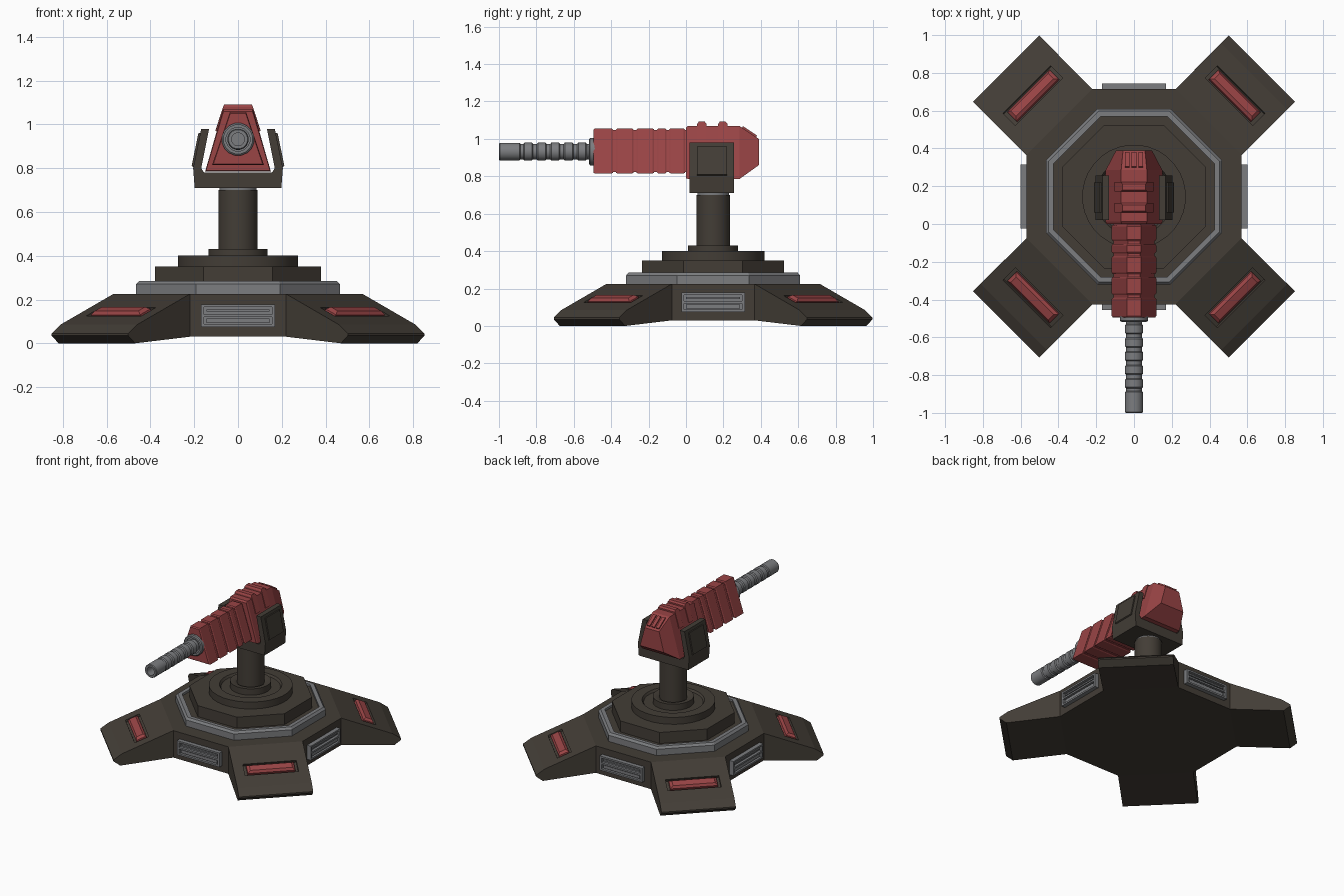
import bpy, bmesh, math
from mathutils import Matrix, Vector

if "Cube" in bpy.data.objects:
    bpy.data.objects.remove(bpy.data.objects["Cube"])

CY = 0.145  # y of the pedestal axis


def material(name, rgb):
    m = bpy.data.materials.new(name)
    m.diffuse_color = (*rgb, 1)
    m.use_nodes = True
    m.node_tree.nodes["Principled BSDF"].inputs["Base Color"].default_value = m.diffuse_color
    return m


DARK = material("dark brown metal", (0.056, 0.047, 0.037))
RED = material("dull red paint", (0.32, 0.058, 0.060))
GREY = material("grey metal", (0.20, 0.205, 0.215))


def finish(name, bm, mat, smooth=False, matrix=None):
    if matrix:
        bm.transform(matrix)
    bmesh.ops.recalc_face_normals(bm, faces=bm.faces)
    me = bpy.data.meshes.new(name)
    bm.to_mesh(me)
    bm.free()
    ob = bpy.data.objects.new(name, me)
    bpy.context.collection.objects.link(ob)
    me.materials.append(mat)
    if smooth:
        bpy.ops.object.select_all(action='DESELECT')
        ob.select_set(True)
        bpy.context.view_layer.objects.active = ob
        bpy.ops.object.shade_smooth_by_angle(angle=math.radians(35))
    return ob


def loft(name, rings, mat, smooth=False, matrix=None, closed=False):
    """Skin equal-sized rings of points; cap the ends, or join last to first."""
    bm = bmesh.new()
    vs = [[bm.verts.new(p) for p in r] for r in rings]
    n = len(vs[0])
    pairs = list(zip(vs, vs[1:])) + ([(vs[-1], vs[0])] if closed else [])
    for a, b in pairs:
        for i in range(n):
            bm.faces.new((a[i], a[(i + 1) % n], b[(i + 1) % n], b[i]))
    if not closed:
        bm.faces.new(vs[0])
        bm.faces.new(vs[-1])
    return finish(name, bm, mat, smooth, matrix)


def lathe(name, profile, n, mat, matrix, smooth=True, closed=False):
    """Spin (radius, height) points round z, half-step turned so flats face the axes."""
    rings = [[(r * math.cos((i + .5) * math.tau / n), r * math.sin((i + .5) * math.tau / n), h)
              for i in range(n)] for r, h in profile]
    return loft(name, rings, mat, smooth, matrix, closed)


def rect(a, b, h):
    return [(-a, -b, h), (a, -b, h), (a, b, h), (-a, b, h)]


def box(name, x, y, z, mat, matrix=None):
    return loft(name, [[(x[0], y[0], h), (x[1], y[0], h), (x[1], y[1], h), (x[0], y[1], h)] for h in z],
                mat, matrix=matrix)


def along_y(name, profile, y0, y1, mat):
    return loft(name, [[(x, y, z) for x, z in profile] for y in (y0, y1)], mat)


AXIS = Matrix.Translation((0, CY, 0))

# Base: eight-sided body with a leg extruded from each diagonal side
bm = bmesh.new()
outline = [(.57, -.22), (.57, .22), (.22, .57), (-.22, .57),
           (-.57, .22), (-.57, -.22), (-.22, -.57), (.22, -.57)]
low = [bm.verts.new((x, y, .03)) for x, y in outline]
top = [bm.verts.new((x, y, .225)) for x, y in outline]
bm.faces.new(low)
bm.faces.new(top)
sides = [bm.faces.new((low[i], low[(i + 1) % 8], top[(i + 1) % 8], top[i])) for i in range(8)]
for k, side in enumerate(sides[1::2]):
    ang = math.pi / 4 + k * math.pi / 2
    out = Vector((math.cos(ang), math.sin(ang), 0))
    for (d_low, z_low), (d_top, z_top) in (((.912, 0), (.90, .085)), ((.957, .035), (.957, .045))):
        side = bmesh.ops.extrude_discrete_faces(bm, faces=[side])['faces'][0]
        vs = sorted(side.verts, key=lambda v: v.co.z)
        for v, d, z in zip(vs, (d_low, d_low, d_top, d_top), (z_low, z_low, z_top, z_top)):
            v.co += out * (d - v.co.dot(out))
            v.co.z = z
base = finish("base", bm, DARK, matrix=AXIS)

# Leg pockets with red bars, lying on the leg slope
slope = math.atan2(.14, .341)
for k in range(4):
    m = (AXIS @ Matrix.Rotation(math.pi / 4 + k * math.pi / 2, 4, 'Z')
         @ Matrix.Translation((.757, 0, .144)) @ Matrix.Rotation(slope, 4, 'Y'))
    cutter = loft("pocket_cutter", [rect(.05, .178, -.018), rect(.05, .178, .06)], DARK, matrix=m)
    cutter.hide_render = True
    mod = base.modifiers.new("pocket", 'BOOLEAN')
    mod.operation, mod.solver, mod.object = 'DIFFERENCE', 'EXACT', cutter
    bpy.context.view_layer.objects.active = base
    bpy.ops.object.modifier_apply(modifier=mod.name)
    bpy.data.objects.remove(cutter)
    loft("leg_red_bar", [rect(.036, .158, -.025), rect(.036, .158, 0), rect(.022, .14, .014)],
         RED, matrix=m)

# Side vents: back plate, frame and slats
for k in range(4):
    m = AXIS @ Matrix.Rotation(k * math.pi / 2, 4, 'Z')
    box("vent_plate", (-.165, .165), (-.582, -.56), (.08, .175), GREY, m)
    for z in ((.075, .087), (.12, .132), (.166, .178)):
        box("vent_rail", (-.17, .17), (-.60, -.56), z, GREY, m)
    for x in ((-.17, -.155), (.155, .17)):
        box("vent_post", x, (-.60, -.56), (.087, .166), GREY, m)
    for z in ((.093, .114), (.145, .155)):
        box("vent_slat", (-.145, .145), (-.592, -.56), z, GREY, m)

# Stepped pedestal
F = 1 / math.cos(math.pi / 8)  # octagon flat radius to corner radius
lathe("octagon_ring", [(.465 * F, .22), (.465 * F, .27), (.452 * F, .285), (.425 * F, .285), (.425 * F, .22)],
      8, GREY, AXIS, False, True)
lathe("octagon_floor", [(.43 * F, .22), (.43 * F, .27)], 8, DARK, AXIS, False)
lathe("octagon_step", [(.38 * F, .26), (.38 * F, .35)], 8, DARK, AXIS, False)
lathe("turntable", [(.275, .34), (.275, .40), (.205, .40), (.195, .385), (.135, .385), (.135, .43),
                    (.105, .43), (.09, .42), (.09, .70)], 32, DARK, AXIS)
lathe("column_cap", [(.085, .69), (.085, .72)], 32, GREY, AXIS)

# Yoke holding the gun
half = [(.198, .71), (.205, .80), (.168, .98), (.132, .98), (.168, .80), (.155, .78)]
along_y("yoke", half + [(-x, z) for x, z in reversed(half)], .02, .257, DARK)
for s in (-1, 1):
    along_y("yoke_side_plate", [(s * x, z) for x, z in
                                ((.195, .80), (.212, .81), (.181, .96), (.165, .96))], .06, .22, DARK)


def trapezoid(y, zb, zt, wb, wt):
    return [(-wb, y, zb), (wb, y, zb), (wt, y, zt), (-wt, y, zt)]


# Gun head, tapered to the back, with ridges on top
loft("gun_head", [trapezoid(0, .79, 1.06, .146, .066), trapezoid(.012, .785, 1.07, .15, .068),
                  trapezoid(.285, .785, 1.07, .15, .068), trapezoid(.39, .86, 1.0, .095, .058)], RED)
for y in (.06, .172):
    loft("head_ridge", [trapezoid(y, .97, 1.08, .102, .068), trapezoid(y + .008, .97, 1.092, .104, .062),
                        trapezoid(y + .04, .97, 1.092, .104, .062),
                        trapezoid(y + .05, .97, 1.08, .102, .068)], RED)
tilt = Matrix.Translation((0, .338, 1.036)) @ Matrix.Rotation(math.atan2(-.07, .105), 4, 'X')
for x in (-.036, 0, .036):
    box("rear_rib", (x - .012, x + .012), (-.045, .045), (-.005, .008), RED, tilt)

# Front housing: slim core wrapped in raised bands
loft("housing_core", [trapezoid(-.49, .822, 1.048, .108, .033), trapezoid(.01, .822, 1.048, .108, .033)], RED)
for y0, y1 in ((-.495, -.39), (-.375, -.28), (-.265, -.17), (-.155, -.105), (-.09, -.005)):
    loft("housing_band", [trapezoid(y0, .82, 1.05, .112, .035), trapezoid(y0 + .008, .815, 1.056, .118, .037),
                          trapezoid(y1 - .008, .815, 1.056, .118, .037),
                          trapezoid(y1, .82, 1.05, .112, .035)], RED)

# Hollow ringed barrel and its collar (spun round z, then laid along -y)
lay = Matrix.Translation((0, 0, .932)) @ Matrix.Rotation(math.pi / 2, 4, 'X')
profile = [(.03, .90), (.03, 1.0), (.044, 1.0), (.048, .995), (.048, .89), (.042, .885)]
for i in range(5):
    h = .87 - i * .072
    profile += [(.042, h), (.049, h - .006), (.049, h - .046), (.042, h - .052)]
profile.append((.042, .47))
lathe("barrel", profile, 16, GREY, lay)
lathe("barrel_collar", [(.075, .48), (.075, .512), (.068, .518), (.055, .518), (.055, .505)], 16, GREY, lay)
